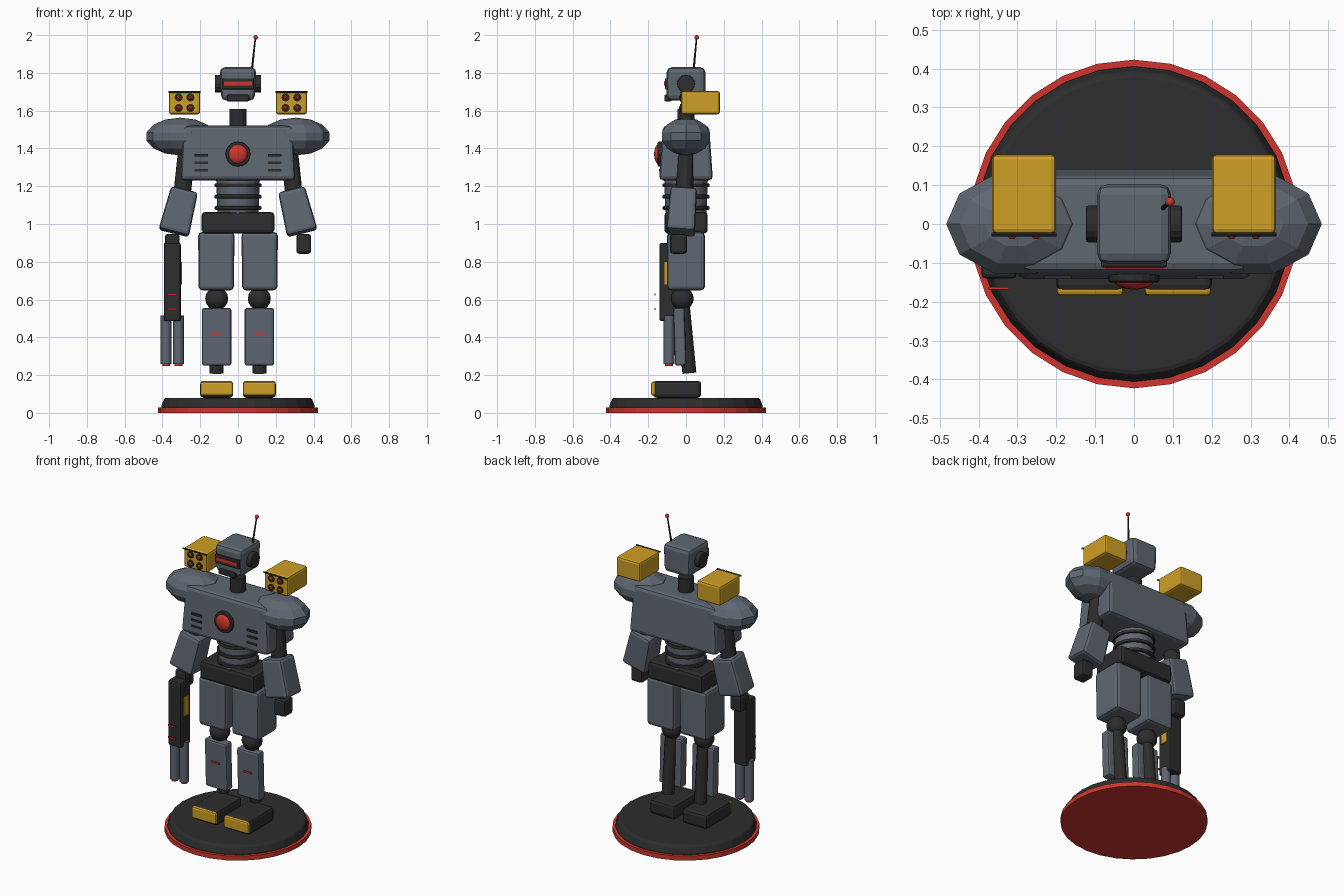
import bpy, bmesh
from math import radians, pi
from mathutils import Matrix, Vector

old = bpy.data.objects.get("Cube")
if old:
    bpy.data.objects.remove(old, do_unlink=True)


def material(name, r, g, b):
    m = bpy.data.materials.new(name)
    m.use_nodes = True
    m.diffuse_color = (r, g, b, 1)
    m.node_tree.nodes["Principled BSDF"].inputs["Base Color"].default_value = (r, g, b, 1)
    return m


GREY = material("steel_grey", .115, .135, .165)
BLACK = material("charcoal", .026, .026, .027)
YELLOW = material("warning_yellow", .62, .35, .018)
RED = material("signal_red", .64, .036, .026)


def finish(name, bm, mat, loc=(0, 0, 0), rot=(0, 0, 0), bevel=0, smooth=False):
    bmesh.ops.recalc_face_normals(bm, faces=bm.faces)
    mesh = bpy.data.meshes.new(name)
    bm.to_mesh(mesh)
    bm.free()
    mesh.materials.append(mat)
    ob = bpy.data.objects.new(name, mesh)
    bpy.context.collection.objects.link(ob)
    ob.location = loc
    ob.rotation_euler = [radians(a) for a in rot]
    if bevel:
        mod = ob.modifiers.new("edge_bevel", "BEVEL")
        mod.width = bevel
        mod.segments = 2
        mod.limit_method = "ANGLE"
    if smooth:
        bpy.ops.object.select_all(action="DESELECT")
        ob.select_set(True)
        bpy.context.view_layer.objects.active = ob
        bpy.ops.object.shade_smooth_by_angle(angle=radians(35))
    return ob


def box(name, mat, loc, size, bevel=0, rot=(0, 0, 0), top=(1, 1)):
    """Box whose upper face is scaled by top in x and y."""
    bm = bmesh.new()
    bmesh.ops.create_cube(bm, size=1)
    for v in bm.verts:
        if v.co.z > 0:
            v.co.x *= top[0]
            v.co.y *= top[1]
    bmesh.ops.scale(bm, verts=bm.verts, vec=size)
    return finish(name, bm, mat, loc, rot, bevel)


def rod(name, mat, a, b, r1, r2=None, sides=16, bevel=0, smooth=False):
    """Cylinder or cone between two points."""
    a, b = Vector(a), Vector(b)
    bm = bmesh.new()
    turn = (b - a).to_track_quat("Z", "Y").to_matrix().to_4x4()
    bmesh.ops.create_cone(bm, cap_ends=True, segments=sides, radius1=r1,
                          radius2=r1 if r2 is None else r2, depth=(b - a).length, matrix=turn)
    return finish(name, bm, mat, (a + b) / 2, bevel=bevel, smooth=smooth)


def ball(name, mat, loc, radii, segs=12, rings=8, turn=0, smooth=False):
    bm = bmesh.new()
    bmesh.ops.create_uvsphere(bm, u_segments=segs, v_segments=rings, radius=1)
    bmesh.ops.rotate(bm, verts=bm.verts, matrix=Matrix.Rotation(turn, 3, "Z"))
    bmesh.ops.scale(bm, verts=bm.verts, vec=radii)
    return finish(name, bm, mat, loc, smooth=smooth)


# Display base
rod("base_rim", RED, (0, 0, 0), (0, 0, .028), .423, sides=28)
rod("base_plinth", BLACK, (0, 0, .025), (0, 0, .08), .41, .39, sides=28, bevel=.012)

# Legs
for side, s in (("right", -1), ("left", 1)):
    x = s * .113
    box(side + "_foot", BLACK, (x, -.047, .125), (.175, .255, .09), .018)
    box(side + "_toe_plate", YELLOW, (x, -.172, .128), (.172, .026, .074), .011)
    rod(side + "_shin_strut", BLACK, (x, .018, .21), (x, -.02, .6), .037, sides=12)
    box(side + "_shin_guard", GREY, (x, -.033, .403), (.155, .06, .305), .012, rot=(2, 0, 0))
    box(side + "_shin_light", RED, (x, -.066, .42), (.055, .008, .011))
    ball(side + "_knee", BLACK, (x, -.02, .605), (.061, .061, .061), smooth=True)
    box(side + "_thigh", GREY, (s * .115, 0, .803), (.187, .2, .308), .02, top=(1.03, 1))

# Pelvis and ribbed waist
box("pelvis", BLACK, (0, 0, 1.007), (.385, .23, .115), .02)
rod("waist", GREY, (0, 0, 1.05), (0, 0, 1.25), .108, .116, smooth=True)
for i in range(3):
    z = 1.085 + i * .06
    rod(f"waist_ring_{i + 1}", BLACK, (0, 0, z - .01), (0, 0, z + .01), .124, bevel=.006)

# Torso with power core and vents
box("torso", GREY, (0, 0, 1.376), (.608, .285, .29), .022, top=(.95, .86))
rod("core_ring", BLACK, (0, -.12, 1.37), (0, -.15, 1.37), .066, sides=20, bevel=.006)
ball("core_lens", RED, (0, -.145, 1.37), (.052, .024, .052), segs=16, smooth=True)
for side, s in (("right", -1), ("left", 1)):
    for i in range(3):
        box(f"{side}_vent_{i + 1}", BLACK, (s * .195, -.132, 1.285 + i * .039), (.072, .02, .013))

# Shoulders, arms and hands
for side, s in (("right", -1), ("left", 1)):
    ball(side + "_shoulder", GREY, (s * .305, 0, 1.463), (.183, .137, .1),
         segs=10, rings=7, turn=pi / 10)
    rod(side + "_arm_joint", BLACK, (s * .27, 0, 1.4), (s * .3, -.01, 1.12), .047, sides=12)
    box(side + "_arm", GREY, (s * .312, -.02, 1.067), (.165, .152, .235), .018,
        rot=(-4, s * -14, 0), top=(.88, .92))
    box(side + "_hand", BLACK, (s * .348, -.04, .895), (.078, .09, .105), .015)

# Arm cannon on the right hand
gun_x, gun_y = -.348, -.09
box("cannon_body", BLACK, (gun_x, gun_y, .693), (.09, .1, .415), .01)
box("cannon_side_panel", YELLOW, (gun_x + .046, gun_y, .74), (.009, .05, .12))
for i, z in enumerate((.55, .627)):
    box(f"cannon_light_{i + 1}", RED, (gun_x, -.165, z), (.052, .006, .011))
for i, dx in enumerate((-.033, .033)):
    x = gun_x + dx
    rod(f"cannon_barrel_{i + 1}", GREY, (x, gun_y, .258), (x, gun_y, .515), .028, sides=12, smooth=True)
    rod(f"cannon_muzzle_{i + 1}", RED, (x, gun_y, .248), (x, gun_y, .262), .02, sides=12)

# Missile pods floating over the shoulders
for side, s in (("right", -1), ("left", 1)):
    x = s * .283
    box(side + "_pod", YELLOW, (x, .077, 1.642), (.165, .205, .123), .013)
    rod(side + "_pod_rail", BLACK, (x - .084, -.027, 1.698), (x + .084, -.027, 1.698), .005, sides=8)
    for i in range(4):
        mx, mz = x + (i % 2 - .5) * .062, 1.642 + (i // 2 - .5) * .056
        rod(f"{side}_tube_{i + 1}", BLACK, (mx, 0, mz), (mx, -.031, mz), .022, sides=12)
        rod(f"{side}_missile_{i + 1}", RED, (mx, -.028, mz), (mx, -.038, mz), .015, .006, sides=12)

# Neck and head
rod("neck", BLACK, (0, 0, 1.5), (0, 0, 1.61), .046, sides=12)
box("head", GREY, (0, 0, 1.742), (.178, .205, .176), .026, top=(1.08, 1))
box("visor", BLACK, (0, -.098, 1.742), (.17, .028, .058), .006)
box("visor_slit", RED, (0, -.112, 1.744), (.148, .008, .02))
box("jaw", BLACK, (0, -.095, 1.667), (.118, .04, .036), .008)
for side, s in (("right", -1), ("left", 1)):
    rod(side + "_ear", BLACK, (s * .08, 0, 1.742), (s * .123, 0, 1.742), .047, bevel=.004)

# Antenna
rod("antenna", BLACK, (.073, .04, 1.81), (.092, .056, 1.985), .006, .004, sides=8)
ball("antenna_tip", RED, (.093, .057, 1.988), (.012, .012, .012), smooth=True)
